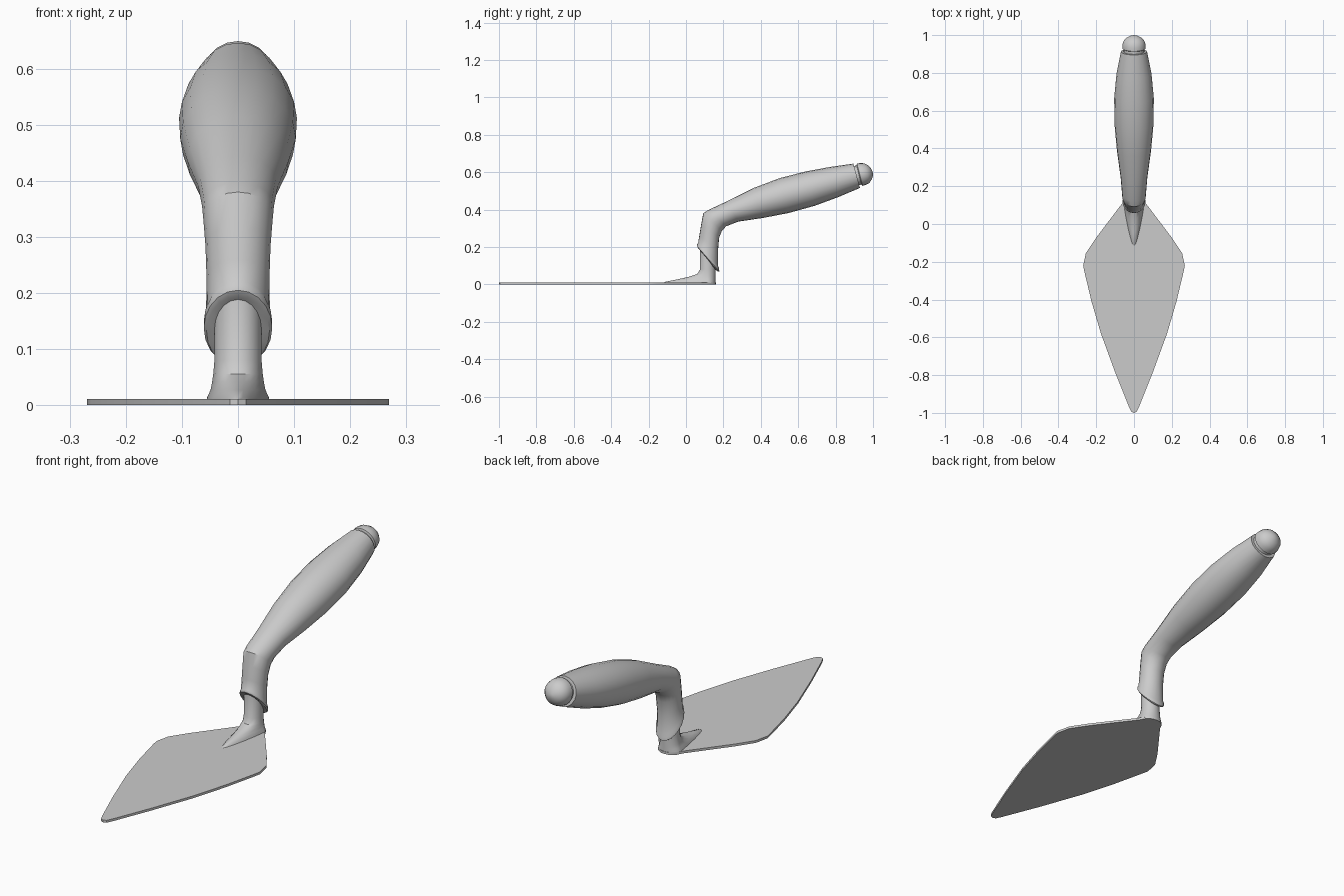
import bpy, bmesh, math
from mathutils import Vector

SEG = 20


def finish(name, bm, angle=35):
    bmesh.ops.recalc_face_normals(bm, faces=bm.faces)
    me = bpy.data.meshes.new(name)
    bm.to_mesh(me)
    bm.free()
    ob = bpy.data.objects.new(name, me)
    bpy.context.collection.objects.link(ob)
    bpy.ops.object.select_all(action='DESELECT')
    ob.select_set(True)
    bpy.context.view_layer.objects.active = ob
    bpy.ops.object.shade_smooth_by_angle(angle=math.radians(angle))
    return ob


def loft(name, rings):
    """Skin a list of point rings and cap both ends."""
    bm = bmesh.new()
    loops = [[bm.verts.new(p) for p in r] for r in rings]
    for a, b in zip(loops, loops[1:]):
        for i in range(SEG):
            j = (i + 1) % SEG
            bm.faces.new((a[i], a[j], b[j], b[i]))
    bm.faces.new(loops[0])
    bm.faces.new(loops[-1])
    return finish(name, bm)


def tilted_ring(y1, z1, y2, z2, hw):
    """Ellipse whose side-view diameter runs from (y1,z1) to (y2,z2)."""
    a, b = Vector((0, y1, z1)), Vector((0, y2, z2))
    mid, half = (a + b) / 2, (a - b) / 2
    return [mid + half * math.cos(t) + Vector((hw * math.sin(t), 0, 0))
            for t in (2 * math.pi * i / SEG for i in range(SEG))]


def shank_ring(front, z, hw, taper):
    """Round at the back, drawn out to a point at the front."""
    pts = []
    for i in range(SEG):
        t = 2 * math.pi * i / SEG
        c, s = math.cos(t), math.sin(t)
        y = 0.115 + (c * (front - 0.115) if c > 0 else -c * 0.043)
        pts.append((hw * s * (1 - taper * max(c, 0)), y, z))
    return pts


# Blade: mirrored kite outline, extruded
half = [(0.014, -0.994), (0.026, -0.97), (0.10, -0.785), (0.175, -0.58),
        (0.225, -0.41), (0.262, -0.255), (0.269, -0.22), (0.255, -0.155),
        (0.20, -0.072), (0.062, 0.11), (0.045, 0.142), (0.02, 0.158)]
outline = [(0, -1)] + half + [(0, 0.16)] + [(-x, y) for x, y in reversed(half)]
bm = bmesh.new()
base = bm.faces.new([bm.verts.new((x, y, 0)) for x, y in outline])
top = bmesh.ops.extrude_face_region(bm, geom=[base])["geom"]
bmesh.ops.translate(bm, vec=(0, 0, 0.011),
                    verts=[v for v in top if isinstance(v, bmesh.types.BMVert)])
finish("blade", bm)

# Shank: post with a forward tang flaring onto the blade
loft("shank", [shank_ring(*r) for r in [
    (-0.12, 0.008, 0.056, 0.5), (-0.11, 0.014, 0.055, 0.5),
    (-0.045, 0.027, 0.049, 0.4), (0.02, 0.042, 0.046, 0.25),
    (0.06, 0.056, 0.044, 0.1), (0.075, 0.08, 0.042, 0),
    (0.075, 0.22, 0.042, 0)]])

# Handle: slanted collar, bend and swelling grip
loft("handle", [tilted_ring(*r) for r in [
    (0.076, 0.188, 0.157, 0.078, 0.042), (0.064, 0.195, 0.172, 0.068, 0.056),
    (0.058, 0.205, 0.178, 0.070, 0.061), (0.060, 0.216, 0.177, 0.084, 0.061),
    (0.065, 0.222, 0.172, 0.098, 0.057), (0.071, 0.26, 0.172, 0.19, 0.056),
    (0.081, 0.32, 0.177, 0.25, 0.058), (0.092, 0.38, 0.192, 0.287, 0.062),
    (0.12, 0.398, 0.215, 0.311, 0.064), (0.22, 0.445, 0.28, 0.336, 0.071),
    (0.36, 0.515, 0.41, 0.355, 0.090), (0.50, 0.568, 0.55, 0.382, 0.103),
    (0.64, 0.604, 0.69, 0.421, 0.105), (0.77, 0.628, 0.815, 0.467, 0.093),
    (0.895, 0.646, 0.930, 0.516, 0.069)]])

# End knob: neck groove, then a rounded cap
loft("end_knob", [tilted_ring(*r) for r in [
    (0.890, 0.632, 0.918, 0.528, 0.055), (0.912, 0.636, 0.938, 0.535, 0.054),
    (0.914, 0.646, 0.944, 0.527, 0.062), (0.932, 0.649, 0.962, 0.532, 0.062),
    (0.954, 0.647, 0.981, 0.543, 0.056), (0.974, 0.637, 0.993, 0.561, 0.042),
    (0.989, 0.620, 0.999, 0.579, 0.022), (0.997, 0.604, 1.0, 0.592, 0.006)]])
